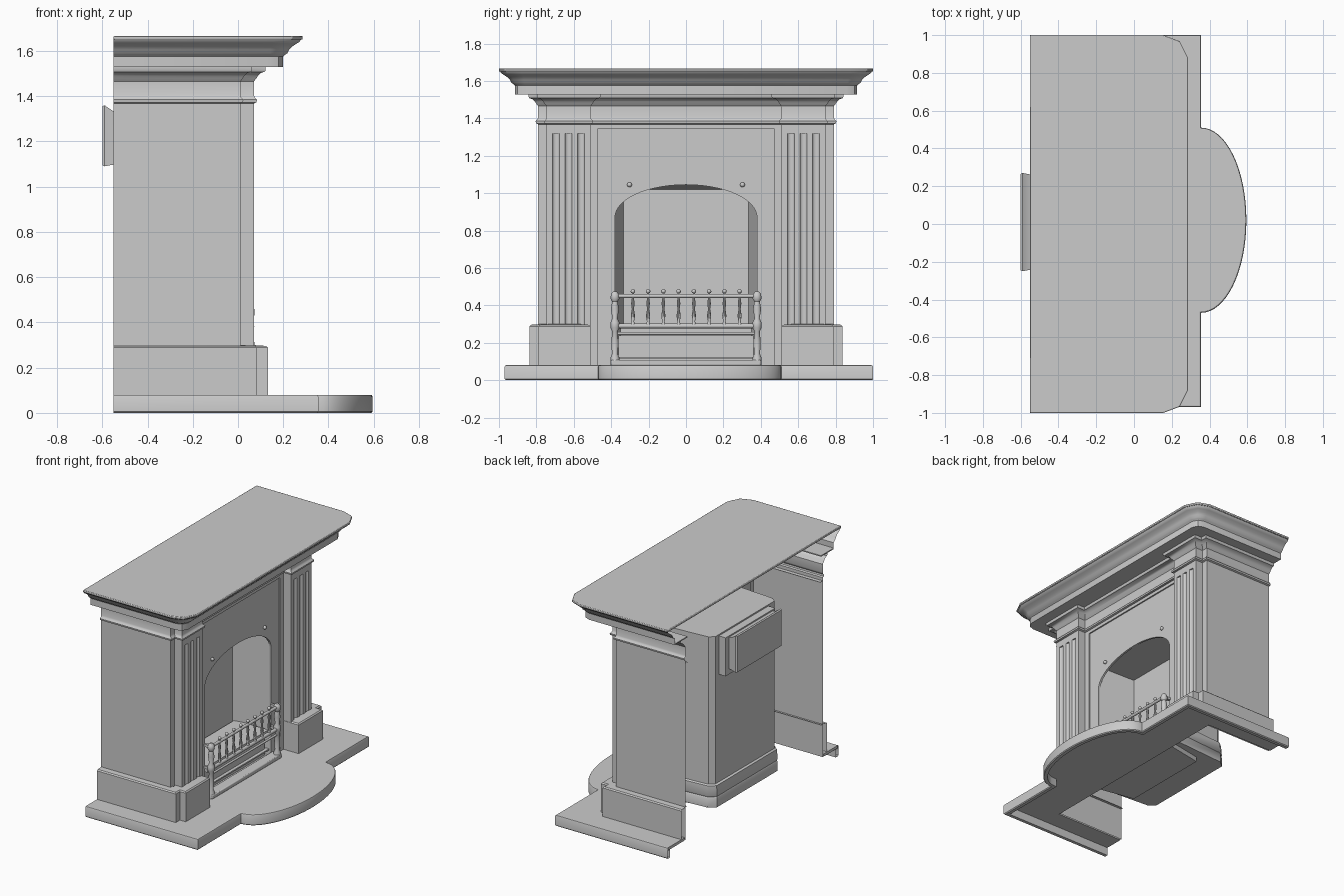
import bpy, bmesh, math
from mathutils import Vector

if "Cube" in bpy.data.objects:
    bpy.data.objects.remove(bpy.data.objects["Cube"])


def finish(name, bm):
    bmesh.ops.recalc_face_normals(bm, faces=bm.faces[:])
    me = bpy.data.meshes.new(name)
    bm.to_mesh(me)
    bm.free()
    me.shade_smooth()
    me.set_sharp_from_angle(angle=math.radians(35))
    ob = bpy.data.objects.new(name, me)
    bpy.context.collection.objects.link(ob)
    return ob


def bevel(ob, width, segments=2):
    m = ob.modifiers.new("edge_bevel", 'BEVEL')
    m.width, m.segments, m.limit_method = width, segments, 'ANGLE'
    return ob


def loft(name, rings, closed=True, caps=(True, True)):
    bm = bmesh.new()
    vs = [[bm.verts.new(p) for p in r] for r in rings]
    n = len(vs[0])
    for a, b in zip(vs, vs[1:]):
        for i in range(n if closed else n - 1):
            j = (i + 1) % n
            bm.faces.new((a[i], a[j], b[j], b[i]))
    for ring, cap in zip((vs[0], vs[-1]), caps):
        if cap and closed:
            bm.faces.new(ring)
    return finish(name, bm)


def prism(name, pts, a, b, axis='Z'):
    put = (lambda p, h: (p[0], p[1], h)) if axis == 'Z' else (lambda p, h: (h, p[0], p[1]))
    return loft(name, [[put(p, h) for p in pts] for h in (a, b)])


def box(name, x0, x1, y0, y1, z0, z1):
    return prism(name, [(x0, y0), (x1, y0), (x1, y1), (x0, y1)], z0, z1)


def offset(path, d):
    """Mitred offset of an open plan path, positive to its right."""
    p = [Vector(q) for q in path]
    t = [(b - a).normalized() for a, b in zip(p, p[1:])]
    nrm = [Vector((v.y, -v.x)) for v in t]
    out = []
    for i, q in enumerate(p):
        a, b = nrm[max(i - 1, 0)], nrm[min(i, len(nrm) - 1)]
        out.append(q + (a + b) * (d / (1 + a.dot(b))))
    return out


def sweep(name, path, prof):
    return loft(name, [[(q.x, q.y, z) for q in offset(path, d)] for d, z in prof], closed=False)


def flip(path):
    return [(x, -y) for x, y in reversed(path)]


def lathe(name, prof, x, y, seg=14):
    ang = [2 * math.pi * i / seg for i in range(seg)]
    return loft(name, [[(x + r * math.cos(a), y + r * math.sin(a), z) for a in ang] for r, z in prof])


def rail(name, x, z, y0, y1, r):
    pts = [(x + r * math.cos(i * math.pi / 6), z + r * math.sin(i * math.pi / 6)) for i in range(12)]
    return loft(name, [[(px, y, pz) for px, pz in pts] for y in (y0, y1)])


def ball(name, loc, r):
    bm = bmesh.new()
    bmesh.ops.create_uvsphere(bm, u_segments=12, v_segments=8, radius=r)
    bmesh.ops.translate(bm, verts=bm.verts[:], vec=loc)
    return finish(name, bm)


# Hearth: bowed top with a rim, hollow underneath
bow = [(0.355 + 0.24 * math.sin(a), 0.02 - 0.49 * math.cos(a))
       for a in [math.pi * i / 32 for i in range(33)]]
rim = [(-0.55, -0.97), (0.355, -0.97)] + bow + [(0.355, 1.0), (-0.55, 1.0)]
inner = [(-0.55, 0.8), (0.0, 0.8), (0.0, -0.8), (-0.55, -0.8)]
prism("hearth_top", offset(rim, -0.008) + inner, 0.06, 0.08)
sweep("hearth_rim", rim, [(-0.03, 0.06), (-0.03, 0.0), (-0.006, 0.0), (0, 0.006),
                          (0, 0.072), (-0.003, 0.078), (-0.008, 0.08)])

# Side walls and plinths
wall = [(-0.55, -0.79), (0.01, -0.79), (0.01, -0.47), (-0.02, -0.47)]
plinth = [(-0.55, -0.838), (0.085, -0.838), (0.085, -0.79), (0.132, -0.79), (0.132, -0.51), (0.0, -0.51)]
plinth_prof = [(0, 0.08), (0, 0.288), (-0.008, 0.296), (-0.066, 0.300)]
for side, f in (("left", lambda p: p), ("right", flip)):
    sweep(side + "_wall", f(wall), [(0, 0.06), (0, 1.35)])
    sweep(side + "_plinth", f(plinth), plinth_prof)

    # Fluted pilaster
    edge = [(0.0, -0.745), (0.07, -0.745)]
    for c in (-0.695, -0.628, -0.561):
        edge += [(0.07 - 0.011 * math.sin(math.pi * i / 6), c - 0.018 * math.cos(math.pi * i / 6))
                 for i in range(7)]
    edge += [(0.07, -0.51), (0.0, -0.51)]
    prism(side + "_fluted_pilaster", f(edge), 0.29, 1.32)
    box(side + "_pilaster_head", 0, 0.07, *sorted([f(edge)[0][1], f(edge)[-1][1]]), 1.32, 1.35)

# Frieze with astragal and capital moulding, breaking forward over the pilasters
half = [(-0.55, -0.79), (0.01, -0.79), (0.01, -0.745), (0.07, -0.745), (0.07, -0.51), (0.01, -0.51)]
sweep("frieze_moulding", half + flip(half),
      [(-0.03, 1.345), (0, 1.345), (0, 1.368), (0.012, 1.373), (0.014, 1.385), (0.004, 1.395),
       (0, 1.405), (0, 1.465), (0.012, 1.48), (0.018, 1.49), (0.03, 1.502), (0.048, 1.508),
       (0.052, 1.515), (0.052, 1.53)])

# Mantel: crown moulding, soffit and top slab
corner = [(-0.55, -0.915), (0.14, -0.915), (0.18, -0.9), (0.2, -0.86)]
crown = corner + flip(corner)
sweep("mantel_crown", crown,
      [(0, 1.53), (0, 1.575), (0.008, 1.583), (0.018, 1.59), (0.026, 1.605), (0.04, 1.62),
       (0.06, 1.633), (0.072, 1.64), (0.078, 1.65), (0.085, 1.652)])
prism("mantel_soffit", crown + [(-0.55, 0.77), (-0.01, 0.77), (-0.01, -0.77), (-0.55, -0.77)], 1.528, 1.536)
bevel(prism("mantel_top", offset(crown, 0.085), 1.65, 1.667), 0.004)

# Insert front plate with arched opening
arch = [(0.38, 0.08)] + [(0.38 * math.cos(a), 0.87 + 0.175 * math.sin(a))
                         for a in [math.pi * i / 28 for i in range(29)]] + [(-0.38, 0.08)]
prism("insert_plate", [(-0.47, 0.08), (-0.47, 1.35), (0.47, 1.35), (0.47, 0.08)] + arch, -0.015, 0.0, 'X')
for s in (-1, 1):
    ball("plate_stud", (0.005, s * 0.302, 1.045), 0.013)

# Firebox recess: flat-topped, tapering to the back
loft("firebox", [[(x, -w, 0.08), (x, w, 0.08), (x, w, h), (x, -w, h)]
                 for x, w, h in ((-0.015, 0.385, 1.05), (-0.28, 0.335, 1.02))], caps=(False, True))
box("fire_bed", -0.27, 0.0, -0.35, 0.35, 0.235, 0.28)
box("ash_front", -0.06, -0.04, -0.36, 0.36, 0.08, 0.24)

# Rear casing, base and flue plate
shell = [(-0.015, -0.4), (-0.44, -0.37), (-0.475, -0.34), (-0.475, 0.34), (-0.44, 0.37), (-0.015, 0.4)]
shell.reverse()
shell = flip(shell)[::-1]
sweep("rear_casing", shell, [(0, 0.26), (0, 1.34), (0.01, 1.35)])
prism("rear_casing_top", shell, 1.34, 1.35)
sweep("rear_casing_base", shell, [(0.01, 0.28), (-0.015, 0.27), (-0.02, 0.2), (-0.015, 0.19),
                                  (-0.02, 0.18), (-0.02, 0.12)])
prism("rear_casing_bottom", offset(shell, -0.02), 0.115, 0.125)
box("flue_collar", -0.53, -0.47, -0.27, 0.3, 1.06, 1.34)
flue = [(-0.25, 1.09), (0.27, 1.09), (0.27, 1.36), (-0.25, 1.36)]
loft("flue_plate", [[(x, 0.01 + (y - 0.01) * k, 1.225 + (z - 1.225) * k2 + dz) for y, z in flue]
                    for x, k, k2, dz in ((-0.52, 0.96, 0.85, -0.01), (-0.55, 0.97, 0.87, -0.01),
                                         (-0.59, 1, 1, 0), (-0.6, 0.98, 0.97, 0))])

# Fender: posts, rails, spindles and base bar
X = 0.05
for s in (-1, 1):
    lathe("fender_post", [(0.024, 0.08), (0.024, 0.12), (0.016, 0.14), (0.02, 0.2), (0.015, 0.26),
                          (0.024, 0.28), (0.024, 0.31), (0.014, 0.33), (0.022, 0.38), (0.015, 0.42),
                          (0.024, 0.435), (0.022, 0.46), (0.01, 0.475)], X, s * 0.38)
    for z in (0.29, 0.45):
        box("fender_return", 0.0, X, s * 0.38 - 0.01, s * 0.38 + 0.01, z - 0.01, z + 0.01)
for z, r in ((0.29, 0.013), (0.45, 0.011), (0.25, 0.008)):
    rail("fender_rail", X, z, -0.38, 0.38, r)
for i in range(8):
    y = -0.284 + 0.0815 * i
    lathe("fender_spindle", [(0.012, 0.295), (0.007, 0.315), (0.012, 0.345), (0.006, 0.38),
                             (0.01, 0.41), (0.006, 0.44), (0.006, 0.47)], X, y, 10)
    ball("spindle_knob", (X, y, 0.475), 0.012)
bevel(box("fender_base", 0.0, 0.075, -0.4, 0.4, 0.078, 0.108), 0.006)
